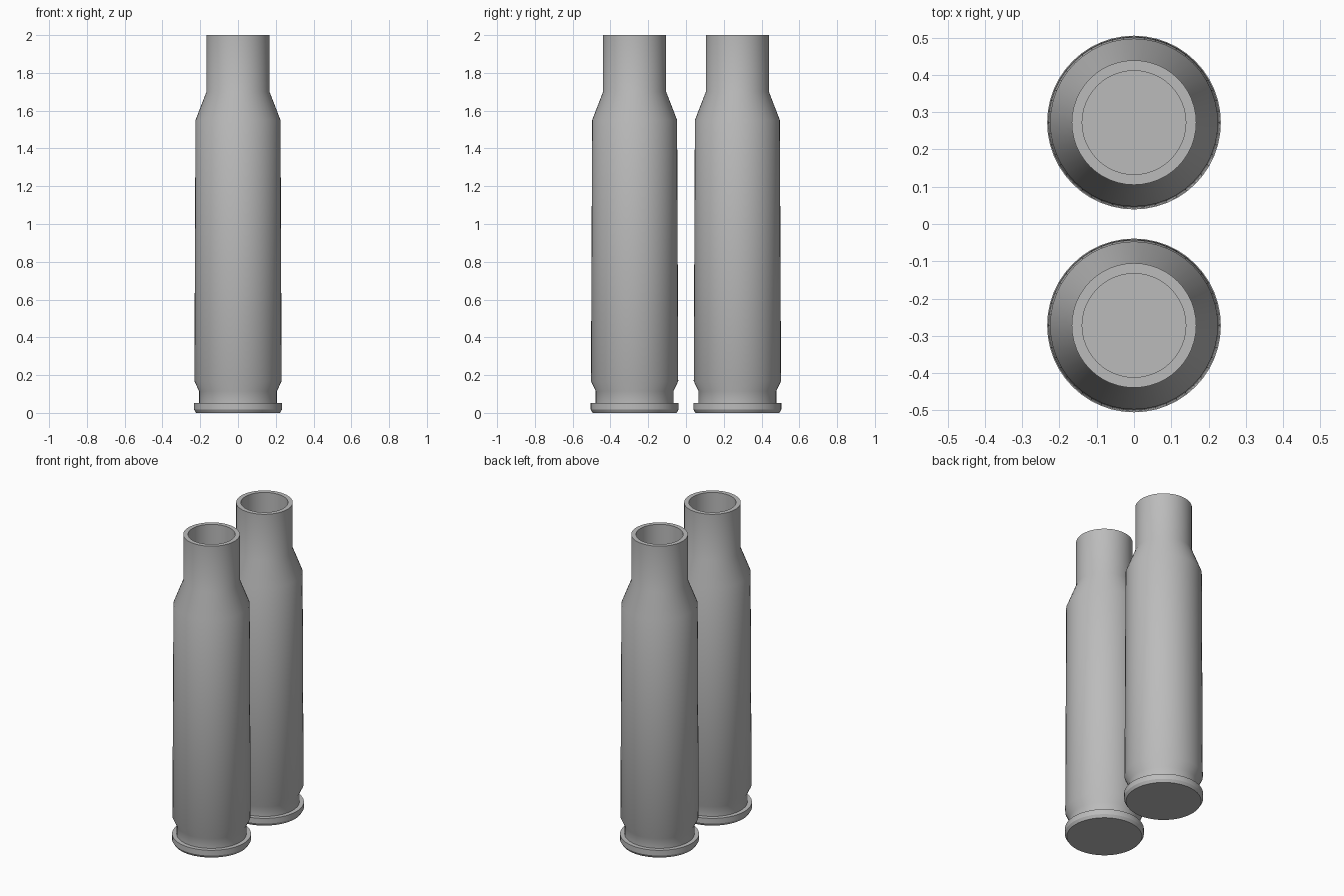
import bpy, bmesh, math

if "Cube" in bpy.data.objects:
    bpy.data.objects.remove(bpy.data.objects["Cube"])

SEGMENTS = 48
metal = bpy.data.materials.new("grey metal")
metal.diffuse_color = (0.5, 0.5, 0.5, 1)
metal.use_nodes = True
metal.node_tree.nodes["Principled BSDF"].inputs["Base Color"].default_value = metal.diffuse_color

# (radius, height) from the base centre, up the outside and down the bore
PROFILE = [
    (0, 0), (0.222, 0), (0.233, 0.018), (0.233, 0.052),   # rim
    (0.206, 0.052), (0.206, 0.115), (0.231, 0.168),       # extractor groove
    (0.225, 1.55), (0.167, 1.70), (0.167, 2.0),           # body, shoulder, neck
    (0.139, 2.0), (0.139, 0.2), (0, 0.2),                 # mouth and bore
]


def lathe(name, y):
    bm = bmesh.new()
    verts = [bm.verts.new((r, 0, z)) for r, z in PROFILE]
    edges = [bm.edges.new(pair) for pair in zip(verts, verts[1:])]
    bmesh.ops.spin(bm, geom=verts + edges, cent=(0, 0, 0), axis=(0, 0, 1),
                   angle=math.tau, steps=SEGMENTS, use_merge=True)
    bmesh.ops.remove_doubles(bm, verts=bm.verts, dist=1e-5)
    bmesh.ops.recalc_face_normals(bm, faces=bm.faces)
    mesh = bpy.data.meshes.new(name)
    bm.to_mesh(mesh)
    bm.free()
    mesh.materials.append(metal)
    obj = bpy.data.objects.new(name, mesh)
    obj.location.y = y
    bpy.context.collection.objects.link(obj)
    bpy.ops.object.select_all(action='DESELECT')
    obj.select_set(True)
    bpy.context.view_layer.objects.active = obj
    bpy.ops.object.shade_smooth_by_angle(angle=math.radians(30))


# Two identical hollow casings side by side
lathe("front_casing", -0.272)
lathe("back_casing", 0.272)
